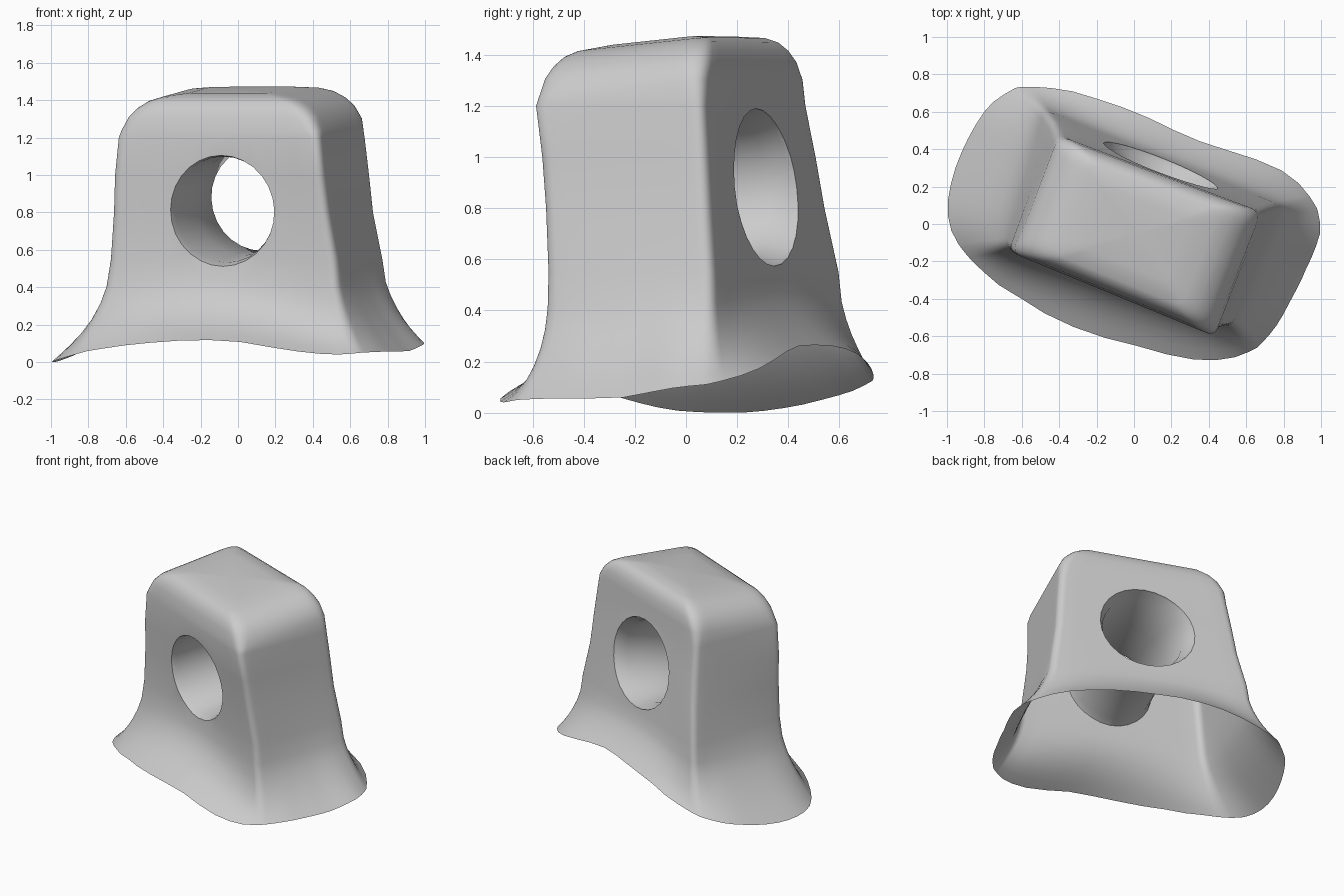
import bpy, bmesh, math
from mathutils import Vector

if "Cube" in bpy.data.objects:
    bpy.data.objects.remove(bpy.data.objects["Cube"])

# rim of the flared skirt: x, y, z
RIM = [(-1, .08, 0), (-.97, -.06, .01), (-.8, -.26, .06), (-.6, -.4, .09), (-.4, -.51, .11),
       (-.2, -.59, .12), (0, -.645, .11), (.2, -.7, .075), (.4, -.73, .045), (.55, -.71, .04),
       (.66, -.66, .05), (.75, -.56, .055), (.84, -.4, .055), (.92, -.24, .06), (1, -.03, .1),
       (.98, .08, .11), (.9, .2, .14), (.8, .28, .17), (.6, .36, .22), (.4, .41, .26),
       (.2, .505, .265), (0, .59, .26), (-.2, .67, .23), (-.4, .72, .18), (-.63, .73, .125),
       (-.77, .64, .08), (-.9, .43, .025), (-.97, .25, 0)]

# block sections: height and four corners, counter-clockwise from front left
SECTIONS = [
    (.55, [(-.69, -.125), (.52, -.55), (.785, .10), (-.48, .61)]),
    (.80, [(-.675, -.135), (.475, -.56), (.735, .085), (-.44, .555)]),
    (1.0, [(-.67, -.145), (.45, -.575), (.714, .075), (-.425, .52)]),
    (1.2, [(-.65, -.155), (.43, -.6), (.69, .065), (-.41, .48)])]
CENTRE = Vector((.015, -.05))
WIDTH = Vector((.925, -.38))
DEPTH = Vector((.38, .925))


def section(corners, r):
    """Quad outline with rounded corners."""
    p = [Vector(c) for c in corners]
    out = []
    for i in range(4):
        c, n, m = p[i], p[(i + 1) % 4], p[i - 1]
        a, b = c + (m - c).normalized() * r, c + (n - c).normalized() * r
        for k in range(7):
            t = k / 6
            out.append(a * (1 - t) ** 2 + c * 2 * t * (1 - t) + b * t * t)
        e = n + (c - n).normalized() * r
        out += [b.lerp(e, k / 12) for k in range(1, 12)]
    return out


polar = sorted((math.atan2(y, x), math.hypot(x, y), z) for x, y, z in RIM)
polar = ([(polar[-1][0] - math.tau, *polar[-1][1:])] + polar
         + [(polar[0][0] + math.tau, *polar[0][1:])])


def rim_at(p):
    a = math.atan2(p.y, p.x)
    for q, s in zip(polar, polar[1:]):
        if q[0] <= a <= s[0]:
            t = (a - q[0]) / (s[0] - q[0])
            r = q[1] + (s[1] - q[1]) * t
            return Vector((r * math.cos(a), r * math.sin(a), q[2] + (s[2] - q[2]) * t))


def loft(name, rings, bottom, top):
    """Closed skin through rings, with a fan at each end."""
    bm = bmesh.new()
    vs = [[bm.verts.new(p) for p in ring] for ring in rings]
    n = len(vs[0])
    for lo, hi in zip(vs, vs[1:]):
        for i in range(n):
            j = (i + 1) % n
            bm.faces.new((lo[i], lo[j], hi[j], hi[i]))
    for ring, tip in ((vs[0], bottom), (vs[-1], top)):
        c = bm.verts.new(tip)
        for i in range(n):
            bm.faces.new((ring[i], ring[(i + 1) % n], c))
    bmesh.ops.recalc_face_normals(bm, faces=bm.faces)
    me = bpy.data.meshes.new(name)
    bm.to_mesh(me)
    bm.free()
    ob = bpy.data.objects.new(name, me)
    bpy.context.collection.objects.link(ob)
    return ob


# flared skirt rings, from the rim up to the block; the front flares later than the rest
base = [p.to_3d() + Vector((0, 0, .55)) for p in section(SECTIONS[0][1], .05)]
rings = []
for t in (1, .92, .83, .73, .6, .45, .28):
    ring = []
    for p in base:
        q = rim_at(p)
        front = min(1, max(0, -p.y / .3))
        v = p.lerp(q, t ** 1.85)
        v.y = p.y + (q.y - p.y) * t ** (1.9 + 1.0 * front)
        v.z = p.z + (q.z - p.z) * t
        ring.append(v)
    rings.append(ring)

# block walls
for z, corners in SECTIONS:
    rings.append([Vector((p.x, p.y, z)) for p in section(corners, .05)])

# rounded shoulders (softer at the ends) and slightly tilted top
for z, su, sv, r in ((1.27, .985, .99, .07), (1.34, .925, .97, .09), (1.385, .85, .925, .1),
                     (1.42, .75, .86, .1), (1.44, .63, .77, .1), (1.455, .4, .5, .08)):
    ring = []
    for p in section(SECTIONS[-1][1], r):
        o = p - CENTRE
        q = CENTRE + WIDTH * o.dot(WIDTH) * su + DEPTH * o.dot(DEPTH) * sv
        ring.append(Vector((q.x, q.y, z + .1 * (q - CENTRE).dot(DEPTH))))
    rings.append(ring)
BOTTOM = Vector((0, 0, .1))
block = loft("hollow_block", rings, BOTTOM, (CENTRE.x, CENTRE.y, 1.457))

# round tunnel with softly flared mouths
a, b = Vector((-.09, -.37, .81)), Vector((.145, .295, .88))
d = (b - a).normalized()
side = d.cross(Vector((0, 0, 1))).normalized()
up = side.cross(d)
tube = []
for t, r in ((-.3, .36), (0, .3), (.08, .285), (.5, .275), (.9, .28), (1, .32), (1.3, .44)):
    tube.append([a.lerp(b, t) + side * r * math.cos(k * math.tau / 28)
                 + up * min(r, .31) * math.sin(k * math.tau / 28) for k in range(28)])
cutter = loft("tunnel_cutter", tube, a.lerp(b, -.3), a.lerp(b, 1.3))
cutter.hide_render = True

mod = block.modifiers.new("tunnel", 'BOOLEAN')
mod.operation = 'DIFFERENCE'
mod.solver = 'EXACT'
mod.object = cutter
bpy.context.view_layer.objects.active = block
block.select_set(True)
cutter.select_set(False)
bpy.ops.object.modifier_apply(modifier=mod.name)
bpy.data.objects.remove(cutter)

# open the underside
bm = bmesh.new()
bm.from_mesh(block.data)
tip = min(bm.verts, key=lambda v: (v.co - BOTTOM).length)
bmesh.ops.delete(bm, geom=[tip], context='VERTS')
bm.to_mesh(block.data)
bm.free()
bpy.ops.object.shade_smooth_by_angle(angle=math.radians(40))
